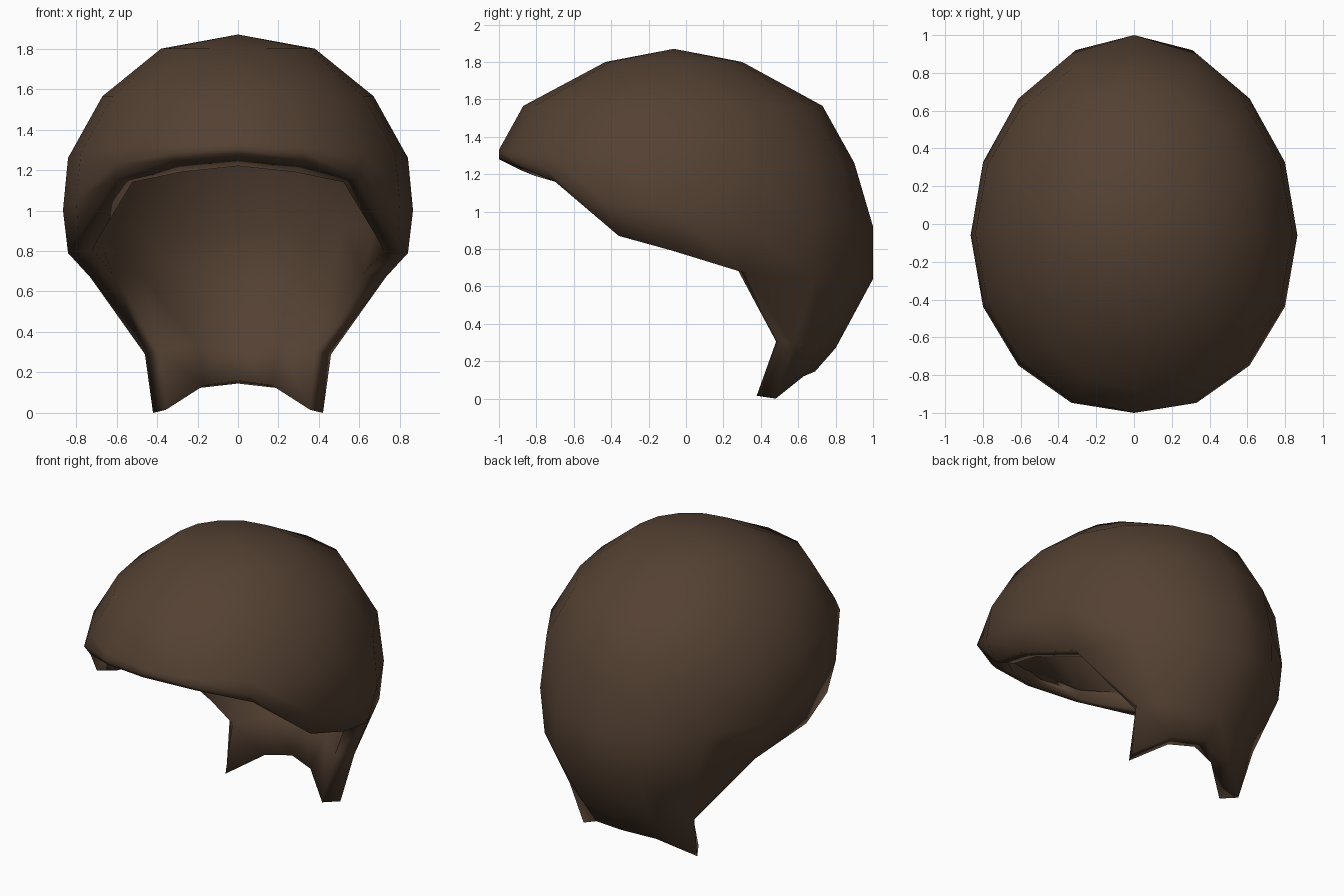
import bpy, bmesh
from math import sin, cos, pi
from mathutils import Vector

cube = bpy.data.objects.get("Cube")
if cube:
    bpy.data.objects.remove(cube, do_unlink=True)

brown = bpy.data.materials.new("dark_brown")
brown.use_nodes = True
color = (0.088, 0.052, 0.032, 1)
brown.diffuse_color = color
bsdf = brown.node_tree.nodes["Principled BSDF"]
bsdf.inputs["Base Color"].default_value = color
bsdf.inputs["Roughness"].default_value = 0.8

HALF = 8            # columns from the front middle round to the back middle
THICK = 0.12


def ring(rx, ry, yc, z_side, z_front=0.0):
    """Half an elliptical ring, front to back."""
    pts = []
    for i in range(HALF + 1):
        a = pi * i / HALF
        pts.append(Vector((rx * sin(a), yc - ry * cos(a),
                           z_side + z_front * max(0, cos(a)))))
    return pts


# Crown rings, then the lower edge of the cap
crown = [ring(0.38, 0.365, -0.065, 1.80),
         ring(0.67, 0.80, -0.07, 1.565),
         ring(0.84, 0.95, -0.05, 1.26, 0.07)]
rim = [Vector(p) for p in (
    (0, -1, 1.28), (0.32, -0.92, 1.25), (0.6, -0.7, 1.16),
    (0.79, -0.36, 0.87), (0.84, -0.07, 0.79), (0.73, 0.32, 0.67),
    (0.56, 0.69, 0.64), (0.31, 0.92, 0.64), (0, 1, 0.64))]
widest = []
for i in range(HALF + 1):
    a = pi * i / HALF
    z = crown[-1][i].z * 0.45 + rim[i].z * 0.55
    widest.append(Vector((0.865 * sin(a), -0.06 * sin(a) - cos(a), z)))

# Nape rows cover only the last three columns
nape = [(0.46, 0.57, 0.29), (0.25, 0.73, 0.28), (0, 0.80, 0.27)]
hem = [(0.42, 0.48, 0), (0.22, 0.63, 0.12), (0, 0.69, 0.145)]
rows = [dict(enumerate(r)) for r in crown + [widest, rim]]
for pts in (nape, hem):
    rows.append({i + HALF - 2: Vector(p) for i, p in enumerate(pts)})

# Outer surface, mirrored to both sides
bm = bmesh.new()
verts = {}
for r, row in enumerate(rows):
    for i, p in row.items():
        verts[r, i] = bm.verts.new(p)
        if 0 < i < HALF:
            verts[r, 2 * HALF - i] = bm.verts.new((-p.x, p.y, p.z))
pole = bm.verts.new((0, -0.065, 1.87))
COLS = 2 * HALF
for i in range(COLS):
    j = (i + 1) % COLS
    bm.faces.new((pole, verts[0, i], verts[0, j]))
    for r in range(len(rows) - 1):
        keys = [(r, i), (r + 1, i), (r + 1, j), (r, j)]
        corners = [verts[k] for k in keys if k in verts]
        if len(corners) == 4 or (len(corners) == 3 and r == 4):
            bm.faces.new(corners)
bmesh.ops.recalc_face_normals(bm, faces=bm.faces)
if pole.link_faces[0].normal.z < 0:
    bmesh.ops.reverse_faces(bm, faces=bm.faces)
bm.normal_update()

# Inner surface and the band joining both along the open edge
outer_faces = list(bm.faces)
open_edges = [e for e in bm.edges if e.is_boundary]
open_verts = {v for e in open_edges for v in e.verts}
inner = {}
for v in list(bm.verts):
    n = v.normal.copy()
    drop = 0.0
    if v in open_verts:
        n.z = 0
        n.normalize()
        if v.co.z > 1:
            drop = -0.06 if v.co.z > 1.2 else -0.02
        else:
            drop = 0.015
    p = v.co - n * THICK
    p.z += drop
    inner[v] = p
inner = {v: bm.verts.new(p) for v, p in inner.items()}
for f in outer_faces:
    bm.faces.new([inner[v] for v in reversed(f.verts)])
for e in open_edges:
    a, b = e.verts
    bm.faces.new((a, b, inner[b], inner[a]))
bmesh.ops.recalc_face_normals(bm, faces=bm.faces)
for f in bm.faces:
    f.smooth = True

mesh = bpy.data.meshes.new("hair_cap")
bm.to_mesh(mesh)
bm.free()
mesh.materials.append(brown)
cap = bpy.data.objects.new("hair_cap", mesh)
bpy.context.collection.objects.link(cap)
